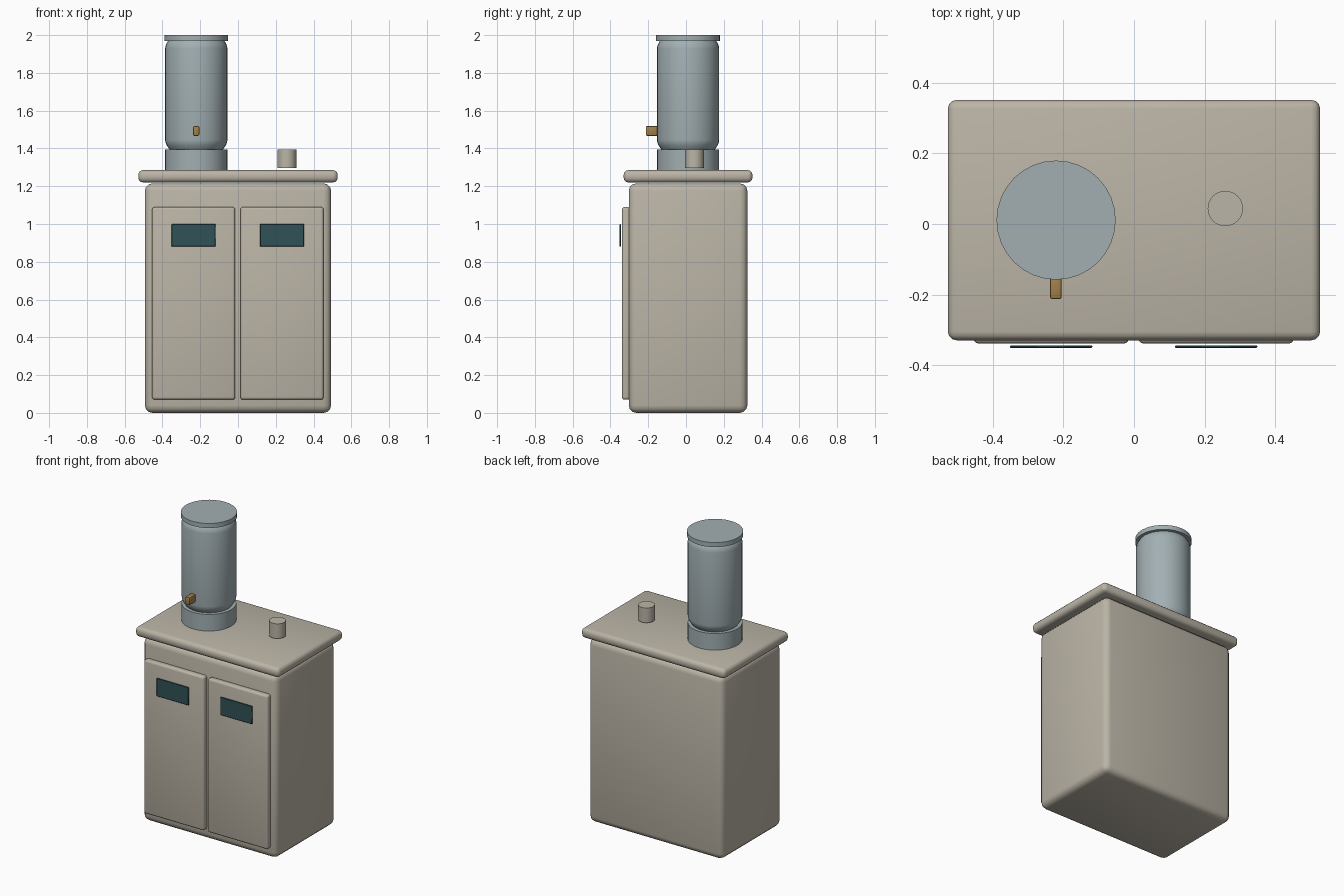
import bpy, bmesh, math

if "Cube" in bpy.data.objects:
    bpy.data.objects.remove(bpy.data.objects["Cube"])


def material(name, rgb):
    m = bpy.data.materials.new(name)
    m.diffuse_color = (*rgb, 1.0)
    m.use_nodes = True
    m.node_tree.nodes["Principled BSDF"].inputs["Base Color"].default_value = m.diffuse_color
    return m


BEIGE = material("warm grey paint", (0.50, 0.46, 0.385))
STEEL = material("blue grey steel", (0.36, 0.43, 0.45))
GLASS = material("dark teal glass", (0.03, 0.085, 0.095))
BRASS = material("brass", (0.36, 0.22, 0.07))


def finish(name, bm, mat, angle=40):
    bmesh.ops.recalc_face_normals(bm, faces=bm.faces)
    me = bpy.data.meshes.new(name)
    bm.to_mesh(me)
    bm.free()
    me.materials.append(mat)
    ob = bpy.data.objects.new(name, me)
    bpy.context.collection.objects.link(ob)
    bpy.ops.object.select_all(action='DESELECT')
    ob.select_set(True)
    bpy.context.view_layer.objects.active = ob
    bpy.ops.object.shade_smooth_by_angle(angle=math.radians(angle))
    return ob


def box(name, lo, hi, mat, bevel=0.0, segments=3):
    """Rounded box between two corners."""
    bm = bmesh.new()
    bmesh.ops.create_cube(bm, size=1.0)
    for v in bm.verts:
        for i in range(3):
            v.co[i] = (lo[i] + hi[i]) / 2 + v.co[i] * (hi[i] - lo[i])
    if bevel:
        bmesh.ops.bevel(bm, geom=bm.edges[:], offset=bevel, segments=segments,
                        profile=0.5, affect='EDGES', clamp_overlap=True)
    return finish(name, bm, mat)


def lathe(name, centre, profile, mat, sides=32):
    """Closed solid of revolution from (radius, z) points, bottom to top."""
    bm = bmesh.new()
    rings = []
    for r, z in profile:
        rings.append([bm.verts.new((centre[0] + r * math.cos(2 * math.pi * k / sides),
                                    centre[1] + r * math.sin(2 * math.pi * k / sides), z))
                      for k in range(sides)])
    for a, b in zip(rings, rings[1:]):
        for k in range(sides):
            n = (k + 1) % sides
            bm.faces.new((a[k], a[n], b[n], b[k]))
    bm.faces.new(rings[0])
    bm.faces.new(rings[-1])
    return finish(name, bm, mat)


# Cabinet and worktop
box("cabinet_body", (-0.493, -0.303, 0.0), (0.493, 0.325, 1.215), BEIGE, 0.04)
box("cabinet_top", (-0.528, -0.33, 1.22), (0.528, 0.352, 1.285), BEIGE, 0.025)

# Doors with glass panels
for side, x in (("left", -0.235), ("right", 0.233)):
    box(side + "_door", (x - 0.22, -0.339, 0.07), (x + 0.22, -0.295, 1.09), BEIGE, 0.014)
    box(side + "_window", (x - 0.117, -0.352, 0.88), (x + 0.117, -0.344, 1.0), GLASS, 0.003, 1)

# Tank on a collar, with a flat lid
tank = (-0.221, 0.011)
lathe("tank_collar", tank, [(0.165, 1.28), (0.165, 1.395)], STEEL)
lathe("tank", tank, [(0.135, 1.385), (0.147, 1.402), (0.157, 1.417), (0.163, 1.432),
                     (0.165, 1.445), (0.165, 1.93), (0.162, 1.945), (0.155, 1.96),
                     (0.145, 1.975)], STEEL)
lathe("tank_lid", tank, [(0.169, 1.97), (0.169, 2.0)], STEEL)

# Tap and top knob
box("tank_tap", (-0.238, -0.213, 1.467), (-0.205, -0.14, 1.518), BRASS, 0.006, 2)
lathe("top_knob", (0.259, 0.044), [(0.05, 1.297), (0.05, 1.395)], BEIGE)
